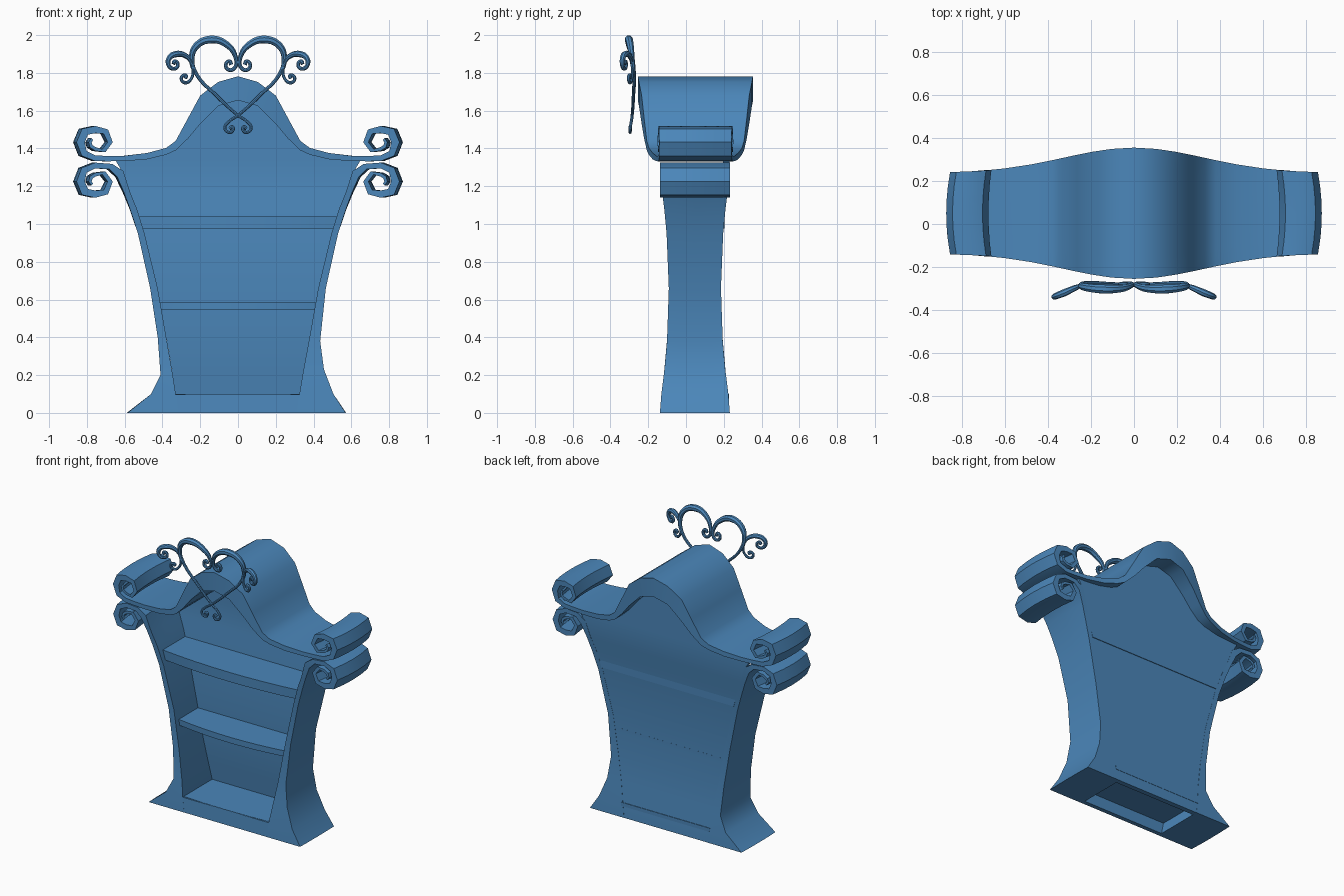
import bpy, bmesh, math

if "Cube" in bpy.data.objects:
    bpy.data.objects.remove(bpy.data.objects["Cube"])

YC = 0.047  # depth centre of the cabinet body

blue = bpy.data.materials.new("blue_paint")
blue.diffuse_color = (0.07, 0.24, 0.49, 1)
blue.use_nodes = True
blue.node_tree.nodes["Principled BSDF"].inputs["Base Color"].default_value = blue.diffuse_color


def finish(ob):
    ob.data.materials.clear()
    ob.data.materials.append(blue)
    bpy.ops.object.select_all(action='DESELECT')
    ob.select_set(True)
    bpy.context.view_layer.objects.active = ob
    bpy.ops.object.shade_smooth_by_angle(angle=math.radians(36))


def strip(name, pairs, yrange, n=4, curl=False):
    """Solid band: each pair (ax, az, bx, bz) is one cross-section edge, swept through depth."""
    bm = bmesh.new()
    grid = []
    for ax, az, bx, bz in pairs:
        row = []
        y0, y1 = yrange((ax + bx) / 2, (az + bz) / 2)
        for x, z in ((ax, az), (bx, bz)):
            col = []
            for j in range(n + 1):
                t = j / n
                dx = 0
                if curl:
                    k = min(max((abs(x) - 0.55) / 0.15, 0), 1)
                    dx = math.copysign(0.018 * k * (1 - (2 * t - 1) ** 2), x)
                col.append(bm.verts.new((x + dx, y0 + (y1 - y0) * t, z)))
            row.append(col)
        grid.append(row)
    for (a, b), (c, d) in zip(grid, grid[1:]):
        for j in range(n):
            bm.faces.new((a[j], a[j + 1], c[j + 1], c[j]))
            bm.faces.new((b[j], d[j], d[j + 1], b[j + 1]))
        bm.faces.new((a[0], c[0], d[0], b[0]))
        bm.faces.new((a[n], b[n], d[n], c[n]))
    for a, b in (grid[0], grid[-1]):
        for j in range(n):
            bm.faces.new((a[j], b[j], b[j + 1], a[j + 1]))
    bmesh.ops.recalc_face_normals(bm, faces=bm.faces)
    me = bpy.data.meshes.new(name)
    bm.to_mesh(me)
    bm.free()
    ob = bpy.data.objects.new(name, me)
    bpy.context.collection.objects.link(ob)
    finish(ob)


def scroll(cx, cz, turn):
    """Spiral of (outer, inner) pairs; turn=1 curls upward, -1 downward."""
    radii = [.1, .102, .1, .1, .086, .095, .092, .075, .046, .04, .036, .03]
    thick = [.03, .036, .044, .044, .038, .032, .027, .023, .02, .018, .016, .014]
    out = []
    for i, (r, th) in enumerate(zip(radii, thick)):
        a = turn * math.radians(-90 + 45 * i)
        c, s = math.cos(a), math.sin(a)
        out.append((cx + r * c, cz + r * s, cx + (r - th) * c, cz + (r - th) * s))
    return out


def flip(pairs):
    return [(-a, b, -c, d) for a, b, c, d in pairs]


def side_depth(x, z):
    h = 0.185 if abs(x) > 0.66 else min(0.138 + 0.047 * ((z - 0.65) / 0.6) ** 2, 0.185)
    return YC - h, YC + h


def roof_depth(x, z):
    h = 0.187 + 0.118 * math.exp(-(x / 0.46) ** 2)
    return 0.05 - h, 0.05 + h


# Arched roof with curled ends (x, lower z, upper z)
arch = [(0, 1.655, 1.782), (.105, 1.625, 1.752), (.2, 1.53, 1.68), (.265, 1.452, 1.56),
        (.33, 1.39, 1.44), (.38, 1.367, 1.403), (.48, 1.343, 1.376), (.6, 1.333, 1.361),
        (.69, 1.332, 1.36)]
half = [(x, lo, x, hi) for x, lo, hi in arch] + scroll(.755, 1.433, 1)
strip("roof", flip(half[:0:-1]) + half, roof_depth, 6, True)

# Flared sides with curled tops (outer x, z, inner x); the feet differ left to right
feet = {
    "right": (1, [(.57, 0, .31), (.505, .1, .325), (.455, .23, .347), (.435, .38, .375)]),
    "left": (-1, [(.585, 0, .315), (.46, .1, .33), (.41, .2, .345), (.425, .4, .38)]),
}
upper = [(.465, .66, .425), (.53, .95, .495), (.572, 1.08, .535), (.605, 1.17, .572)]
bend = [(.64, 1.25, .607, 1.28), (.68, 1.29, .665, 1.318)]
for name, (s, foot) in feet.items():
    p = [(o, z, i, z) for o, z, i in foot + upper] + bend
    # the leg's inner face becomes the outer face of the scroll
    p += [(c, d, a, b) for a, b, c, d in scroll(.755, 1.225, -1)]
    strip(name + "_side", p if s > 0 else flip(p), side_depth, 4, True)

# Back panel, flush with the sides and rising into the arch (half width, z)
outline = [(.315, 0), (.33, .1), (.35, .23), (.378, .39), (.43, .66), (.5, .95), (.54, 1.08),
           (.577, 1.17), (.615, 1.28), (.65, 1.34), (.45, 1.352), (.35, 1.39), (.27, 1.46),
           (.2, 1.55), (.11, 1.635), (.04, 1.665)]


def back_depth(x, z):
    y = side_depth(0, z)[1]
    return y - 0.035, y - 0.001


strip("back_panel", [(-w, z, w, z) for w, z in outline], back_depth, 1)


# Shelves with gently bowed fronts that stay within the sides
def shelf(name, wt, wb, top, bottom, bow):
    f, b = side_depth(0, (top + bottom) / 2)

    def yr(x, z):
        return f + 0.002 + bow * (x / wt) ** 2, b + 0.001
    steps = [i / 4 - 1 for i in range(9)]
    strip(name, [(wt * k, top, wb * k, bottom) for k in steps], yr, 1)


shelf("upper_shelf", .525, .505, 1.04, .975, .035)
shelf("lower_shelf", .415, .405, .585, .545, .035)
shelf("bottom_shelf", .34, .335, .1, .075, .012)


# Plinth front, flush with the feet
def plinth_depth(x, z):
    y = side_depth(0, z)[0]
    return y + 0.0005, y + 0.03


strip("plinth_front", [(-.32, 0, .32, 0), (-.33, .098, .33, .098)], plinth_depth, 1)


# Wire crest: heart strands and side curls, points are (x, y, z, radius)
def wire(name, pts, s):
    cu = bpy.data.curves.new(name, 'CURVE')
    cu.dimensions = '3D'
    cu.bevel_depth = 1
    cu.bevel_resolution = 2
    cu.resolution_u = 5
    cu.use_fill_caps = True
    sp = cu.splines.new('BEZIER')
    sp.bezier_points.add(len(pts) - 1)
    for bp, (x, y, z, r) in zip(sp.bezier_points, pts):
        bp.co = (s * x, y, z)
        bp.radius = r
        bp.handle_left_type = bp.handle_right_type = 'AUTO'
    ob = bpy.data.objects.new(name, cu)
    bpy.context.collection.objects.link(ob)
    bpy.ops.object.select_all(action='DESELECT')
    ob.select_set(True)
    bpy.context.view_layer.objects.active = ob
    bpy.ops.object.convert(target='MESH')
    finish(bpy.context.object)


heart = [(-.045, -.295, 1.505, .009), (-.03, -.296, 1.515, .009), (-.03, -.296, 1.492, .009),
         (-.052, -.296, 1.486, .008), (-.07, -.295, 1.51, .008), (-.05, -.29, 1.54, .008),
         (0, -.285, 1.575, .008), (.12, -.278, 1.685, .009), (.215, -.275, 1.785, .01),
         (.245, -.285, 1.87, .014), (.22, -.295, 1.943, .019), (.14, -.303, 1.977, .022),
         (.06, -.3, 1.95, .018), (.013, -.285, 1.885, .012), (.015, -.278, 1.83, .01),
         (.045, -.278, 1.815, .01), (.065, -.28, 1.84, .01), (.045, -.28, 1.862, .01),
         (.036, -.28, 1.843, .011)]
curl = [(.28, -.298, 1.772, .01), (.274, -.296, 1.784, .01), (.295, -.303, 1.783, .009),
        (.298, -.303, 1.76, .009), (.275, -.296, 1.748, .009), (.25, -.288, 1.765, .008),
        (.238, -.283, 1.805, .008), (.25, -.288, 1.86, .01), (.28, -.3, 1.892, .014),
        (.325, -.32, 1.9, .017), (.363, -.335, 1.88, .015), (.367, -.337, 1.84, .012),
        (.338, -.325, 1.822, .01), (.318, -.317, 1.842, .01), (.335, -.323, 1.862, .01),
        (.342, -.327, 1.847, .011)]
for side, s in (("right", 1), ("left", -1)):
    wire("crest_heart_" + side, heart, s)
    wire("crest_curl_" + side, curl, s)
